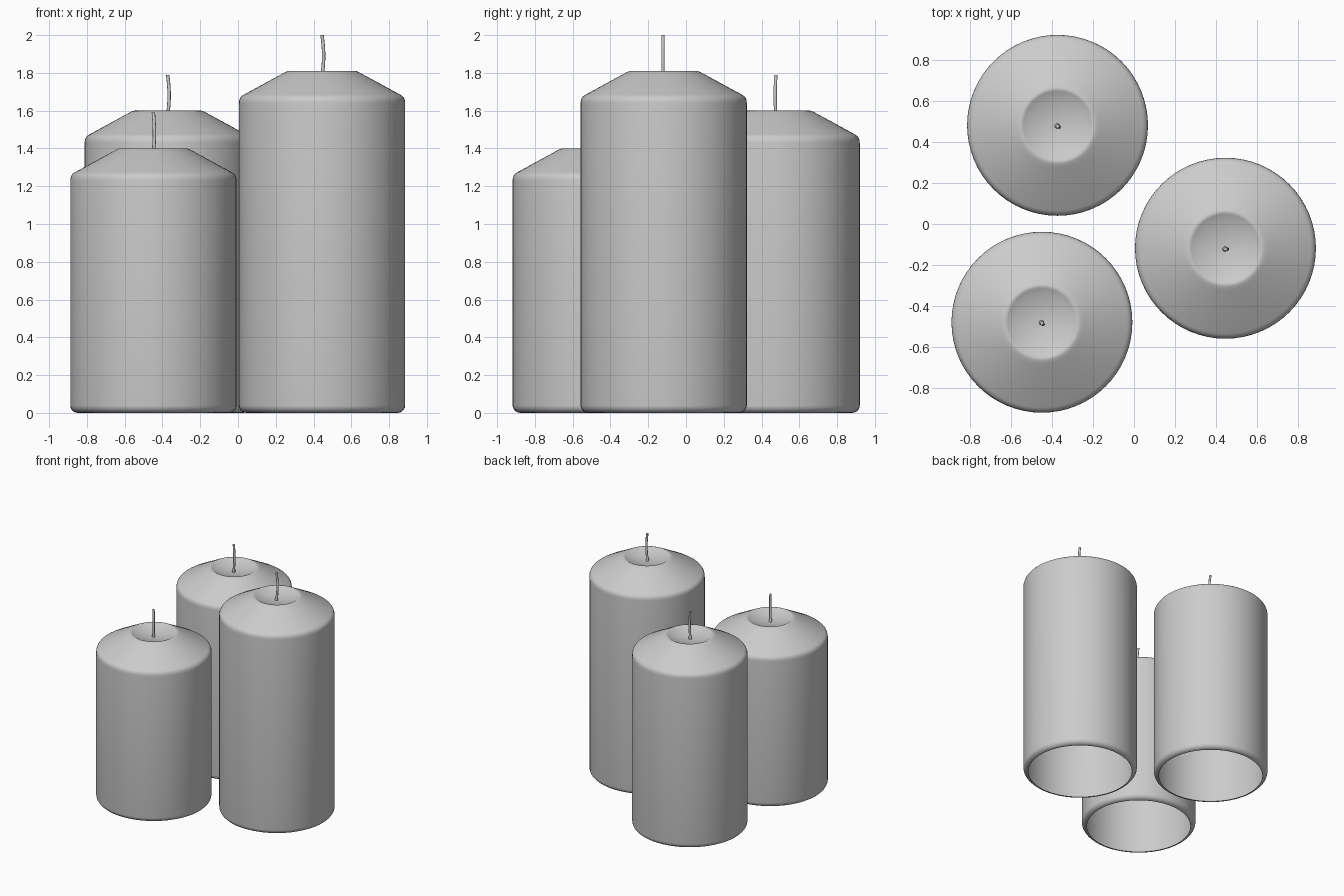
import bpy, math

if "Cube" in bpy.data.objects:
    bpy.data.objects.remove(bpy.data.objects["Cube"])

SEG = 64
# x, y, top of wax, turn of the wick
CANDLES = {
    "tall": (0.445, -0.118, 1.81, 0.0),
    "medium": (-0.372, 0.48, 1.60, 0.5),
    "short": (-0.448, -0.478, 1.40, 0.9),
}


def finish(name, verts, faces, loc, angle):
    me = bpy.data.meshes.new(name)
    me.from_pydata(verts, [], faces)
    me.update()
    ob = bpy.data.objects.new(name, me)
    bpy.context.collection.objects.link(ob)
    ob.location = loc
    bpy.ops.object.select_all(action='DESELECT')
    ob.select_set(True)
    bpy.context.view_layer.objects.active = ob
    bpy.ops.object.shade_smooth_by_angle(angle=math.radians(angle))
    return ob


def tube(rings, seg, cap_start=False, cap_end=False):
    """Skin circles given as (x, y, z, radius)."""
    verts = [(x + r * math.cos(2 * math.pi * i / seg),
              y + r * math.sin(2 * math.pi * i / seg), z)
             for x, y, z, r in rings for i in range(seg)]
    faces = []
    for k in range(len(rings) - 1):
        a, b = k * seg, (k + 1) * seg
        for i in range(seg):
            j = (i + 1) % seg
            faces.append((a + i, a + j, b + j, b + i))
    if cap_start:
        faces.append(tuple(reversed(range(seg))))
    if cap_end:
        n = (len(rings) - 1) * seg
        faces.append(tuple(range(n, n + seg)))
    return verts, faces


for name, (cx, cy, top, turn) in CANDLES.items():
    # wax body: open underneath, rounded foot, sloped shoulder, melted hollow
    profile = []
    for i in range(6):
        a = math.pi / 2 * i / 5
        profile.append((0.40 + 0.04 * math.sin(a), 0.04 - 0.04 * math.cos(a)))
    profile += [(0.44, top - 0.172), (0.439, top - 0.158), (0.435, top - 0.145),
                (0.427, top - 0.134), (0.415, top - 0.126),
                (0.21, top - 0.014), (0.195, top - 0.006),
                (0.183, top - 0.001), (0.174, top), (0.165, top - 0.005)]
    for i in range(1, 7):
        r = 0.165 * (1 - i / 6.3)
        profile.append((r, top - 0.04 + 0.035 * (r / 0.165) ** 2))
    v, f = tube([(0, 0, z, r) for r, z in profile], SEG, cap_end=True)
    finish(name + "_candle_wax", v, f, (cx, cy, 0), 40)

    # gently bowed wick, wider at its root
    rings = []
    for i in range(11):
        t = i / 10
        bow = 0.010 * math.sin(math.pi * t) - 0.003 * (1 - t)
        rad = 0.009 + 0.004 * max(0, 1 - 6 * t)
        rings.append((bow * math.cos(turn), -bow * math.sin(turn) - 0.004,
                      top - 0.045 + t * 0.235, rad))
    v, f = tube(rings, 10, True, True)
    finish(name + "_candle_wick", v, f, (cx, cy, 0), 50)
